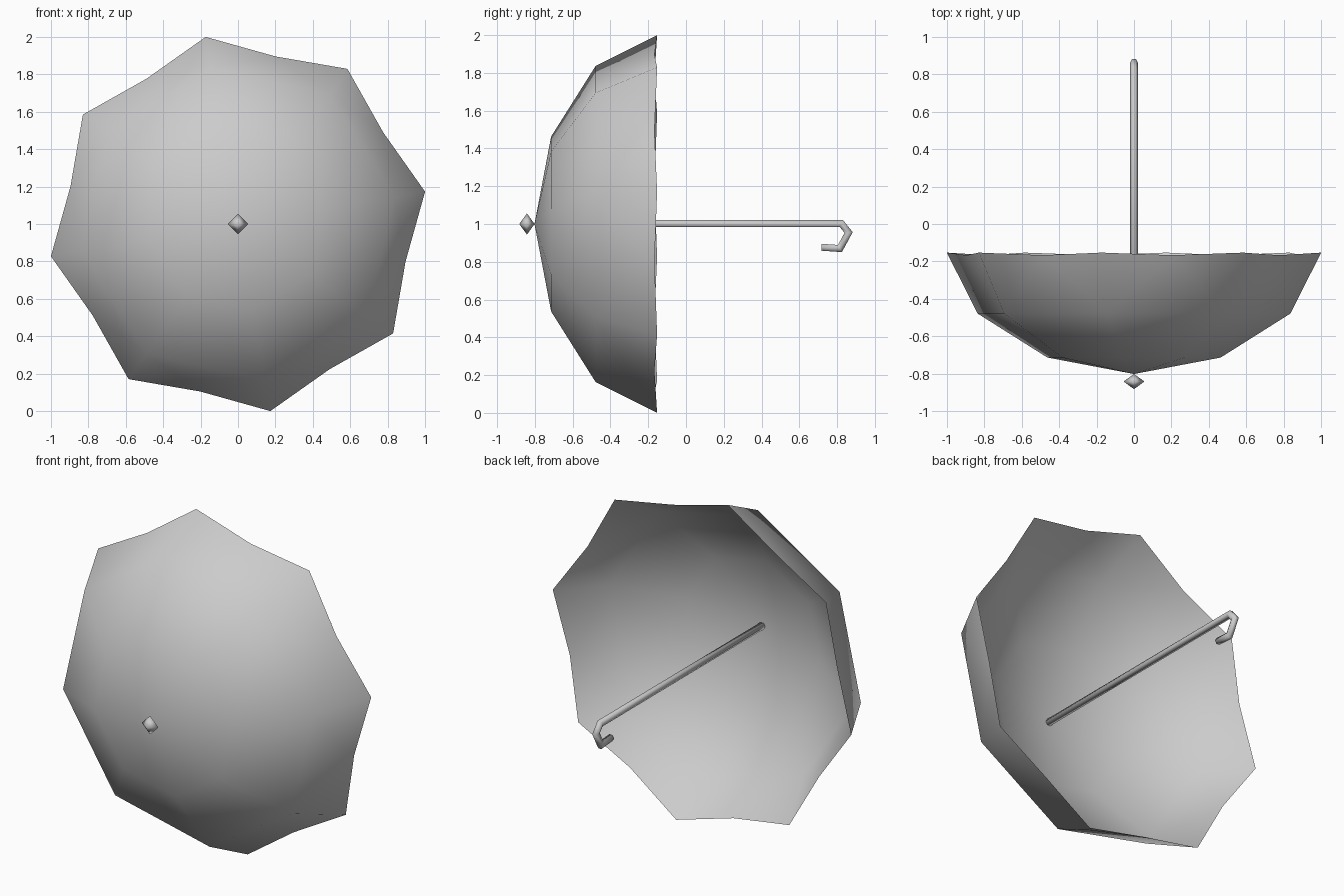
import bpy, bmesh, math
from mathutils import Vector

if "Cube" in bpy.data.objects:
    bpy.data.objects.remove(bpy.data.objects["Cube"])

CZ = 1.0  # height of the umbrella's axis, which runs along y

grey = bpy.data.materials.new("plain grey")
grey.diffuse_color = (0.6, 0.6, 0.6, 1)
grey.use_nodes = True
grey.node_tree.nodes["Principled BSDF"].inputs["Base Color"].default_value = grey.diffuse_color


def finish(name, bm, flip=False):
    bmesh.ops.recalc_face_normals(bm, faces=bm.faces)
    if flip:
        bmesh.ops.reverse_faces(bm, faces=bm.faces)
    for face in bm.faces:
        face.smooth = True
    mesh = bpy.data.meshes.new(name)
    bm.to_mesh(mesh)
    bm.free()
    mesh.materials.append(grey)
    ob = bpy.data.objects.new(name, mesh)
    bpy.context.collection.objects.link(ob)


def ring(bm, r, y, start=9.8):
    angles = (math.radians(start + 45 * i) for i in range(8))
    return [bm.verts.new((r * math.cos(a), y, CZ + r * math.sin(a))) for a in angles]


# Eight-ribbed dome with flat panels, the rim drawn in between the ribs
def dome(name, apex_y, inner_ry, outer_ry, flip=False):
    bm = bmesh.new()
    apex = bm.verts.new((0, apex_y, CZ))
    inner = ring(bm, *inner_ry)
    outer = ring(bm, *outer_ry)
    tips = ring(bm, 1.015, -0.153)
    rim = ring(bm, 0.918, -0.167, 9.8 + 22.5)
    for i in range(8):
        j = (i + 1) % 8
        bm.faces.new((apex, inner[i], inner[j]))
        bm.faces.new((inner[i], outer[i], outer[j], inner[j]))
        bm.faces.new((outer[i], tips[i], rim[i]))
        bm.faces.new((outer[i], rim[i], outer[j]))
        bm.faces.new((outer[j], rim[i], tips[j]))
    finish(name, bm, flip)


# Outer cloth, and a shallower lining that meets it at the rim
dome("canopy", -0.802, (0.470, -0.714), (0.850, -0.478))
dome("canopy_lining", -0.732, (0.455, -0.650), (0.830, -0.437), flip=True)

# Shaft and hooked handle: a six-sided tube along a bent path in the yz plane
path = [Vector((0, y, z)) for y, z in
        ((-0.78, 1.002), (0.823, 1.002), (0.861, 0.955),
         (0.815, 0.870), (0.717, 0.877))]
bm = bmesh.new()
loops = []
for k, p in enumerate(path):
    before = (p - path[k - 1]).normalized() if k else None
    after = (path[k + 1] - p).normalized() if k < len(path) - 1 else None
    t = ((before or after) + (after or before)).normalized()
    stretch = 1 / t.dot(before or after)  # keeps the tube's width at bends
    side = Vector((1, 0, 0))
    up = side.cross(t)
    loops.append([bm.verts.new(p + 0.021 * (side * math.cos(a) + up * math.sin(a) * stretch))
                  for a in (math.tau * i / 6 for i in range(6))])
for a, b in zip(loops, loops[1:]):
    for i in range(6):
        j = (i + 1) % 6
        bm.faces.new((a[i], a[j], b[j], b[i]))
bm.faces.new(loops[0])
bm.faces.new(loops[-1])
finish("shaft_and_handle", bm)

# Ferrule: small eight-faced bead on the tip
bm = bmesh.new()
ends = [bm.verts.new((0, y, CZ)) for y in (-0.883, -0.802)]
belt = [bm.verts.new((0.056 * math.cos(a), -0.842, CZ + 0.056 * math.sin(a)))
        for a in (math.tau * i / 4 for i in range(4))]
for end in ends:
    for i in range(4):
        bm.faces.new((end, belt[i], belt[(i + 1) % 4]))
finish("ferrule", bm)
